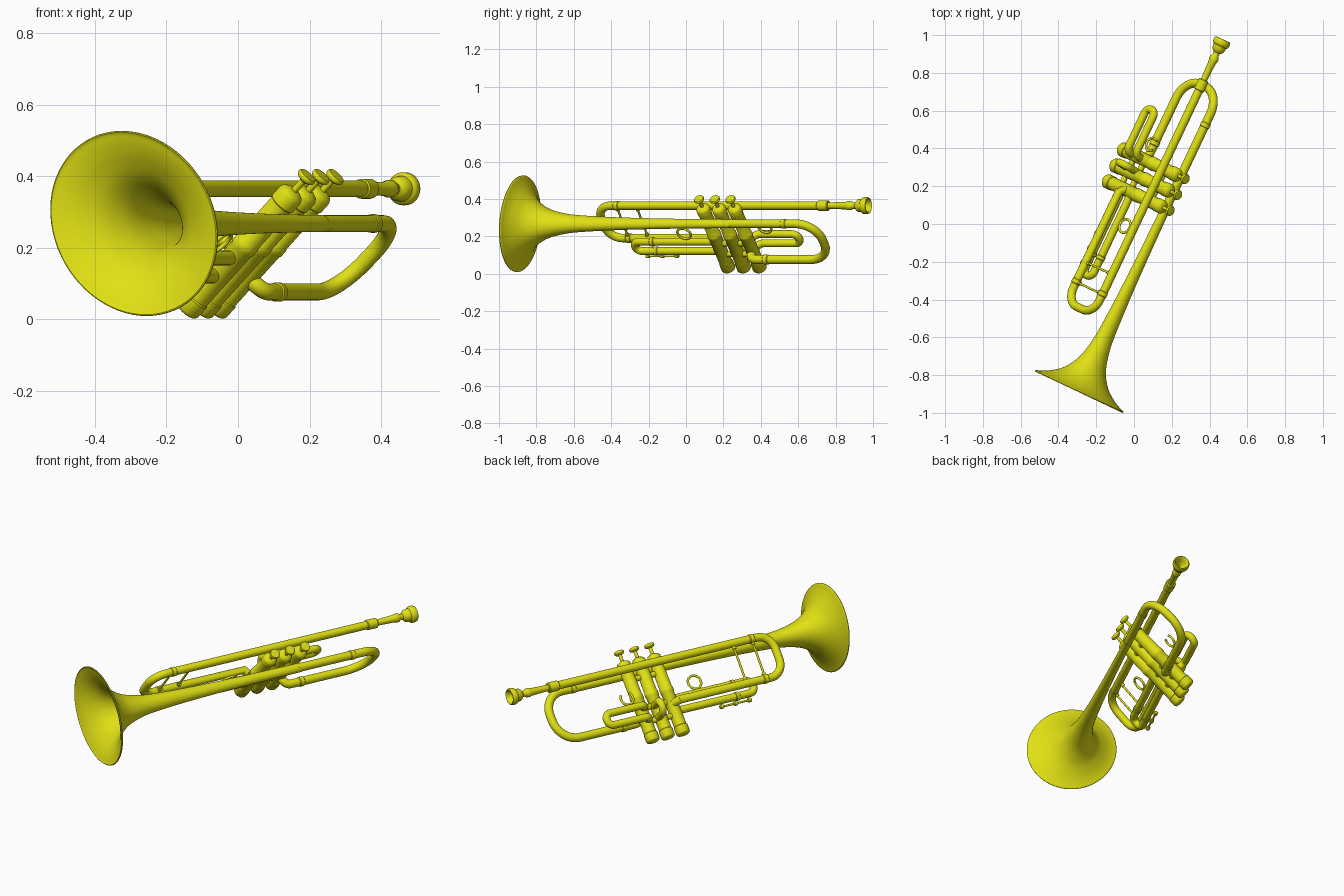
import bpy, bmesh, math
from mathutils import Vector, Matrix

if "Cube" in bpy.data.objects:
    bpy.data.objects.remove(bpy.data.objects["Cube"])

# Local frame: X = sideways, Y = along the horn toward the mouthpiece, Z = valve direction (up)
ANG = math.radians(25.3)
U = Vector((math.cos(ANG), -math.sin(ANG), 0))
A = Vector((math.sin(ANG), math.cos(ANG), 0))
K = Vector((0, 0, 1))
M = Matrix(((U - K) / math.sqrt(2), A, (U + K) / math.sqrt(2))).transposed().to_4x4()

brass = bpy.data.materials.new("yellow_brass")
brass.diffuse_color = (0.75, 0.75, 0.007, 1)
brass.use_nodes = True
brass.node_tree.nodes["Principled BSDF"].inputs["Base Color"].default_value = brass.diffuse_color


def finish(ob, angle=40):
    ob.data.materials.clear()
    ob.data.materials.append(brass)
    ob.matrix_world = M
    bpy.ops.object.select_all(action='DESELECT')
    ob.select_set(True)
    bpy.context.view_layer.objects.active = ob
    bpy.ops.object.shade_smooth_by_angle(angle=math.radians(angle))
    return ob


def lathe(name, prof, origin, axis='Y', n=32, scale=(1, 1)):
    """Spin a (height, radius) profile around a local axis; ends are capped."""
    bm = bmesh.new()
    rings = []
    for h, r in prof:
        ring = []
        for i in range(n):
            a = 2 * math.pi * i / n
            c, s = r * math.cos(a) * scale[0], r * math.sin(a) * scale[1]
            p = {'X': (h, c, s), 'Y': (c, h, s), 'Z': (c, s, h)}[axis]
            ring.append(bm.verts.new(Vector(p) + Vector(origin)))
        rings.append(ring)
    for a, b in zip(rings, rings[1:]):
        for i in range(n):
            bm.faces.new((a[i], a[(i + 1) % n], b[(i + 1) % n], b[i]))
    bm.faces.new(rings[0])
    bm.faces.new(rings[-1])
    bmesh.ops.recalc_face_normals(bm, faces=bm.faces)
    me = bpy.data.meshes.new(name)
    bm.to_mesh(me)
    bm.free()
    ob = bpy.data.objects.new(name, me)
    bpy.context.collection.objects.link(ob)
    return finish(ob)


def smooth(pts, k=5):
    """Catmull-Rom through profile points."""
    p = [Vector(q) for q in pts]
    p = [2 * p[0] - p[1]] + p + [2 * p[-1] - p[-2]]
    out = []
    for a, b, c, d in zip(p, p[1:], p[2:], p[3:]):
        for j in range(k):
            t = j / k
            out.append(0.5 * (2 * b + (c - a) * t + (2 * a - 5 * b + 4 * c - d) * t * t
                              + (3 * b - a - 3 * c + d) * t ** 3))
    return [tuple(q) for q in out + [p[-2]]]


def fillet(pts, rad, k=10):
    """Round the corners of a polyline with arcs of the given radius."""
    p = [Vector(q) for q in pts]
    out = [p[0]]
    for a, b, c in zip(p, p[1:], p[2:]):
        d1, d2 = (a - b).normalized(), (c - b).normalized()
        half = d1.angle(d2) / 2
        cen = b + (d1 + d2).normalized() * rad / math.sin(half)
        s, e = b + d1 * rad / math.tan(half), b + d2 * rad / math.tan(half)
        sweep = math.pi - 2 * half
        for j in range(k + 1):
            t = j / k
            out.append(cen + ((s - cen) * math.sin((1 - t) * sweep)
                              + (e - cen) * math.sin(t * sweep)) / math.sin(sweep))
    return out + [p[-1]]


def tube(name, pts, r, rad=0, cyclic=False):
    path = fillet(pts, rad) if rad else pts
    cu = bpy.data.curves.new(name, 'CURVE')
    cu.dimensions = '3D'
    cu.bevel_depth, cu.bevel_resolution, cu.use_fill_caps = r, 6, True
    sp = cu.splines.new('POLY')
    sp.points.add(len(path) - 1)
    for q, p in zip(sp.points, path):
        q.co = (*p, 1)
    sp.use_cyclic_u = cyclic
    ob = bpy.data.objects.new(name, cu)
    bpy.context.collection.objects.link(ob)
    bpy.ops.object.select_all(action='DESELECT')
    ob.select_set(True)
    bpy.context.view_layer.objects.active = ob
    bpy.ops.object.convert(target='MESH')
    return finish(bpy.context.view_layer.objects.active)


def sleeve(name, x, z, y0, y1, r):
    b = 0.004
    lathe(name, [(y0, r - b), (y0 + b, r), (y1 - b, r), (y1, r - b)], (x, 0, z))


VX, BX, LX, SX = -0.18, -0.107, -0.252, -0.257   # valve, bell, leadpipe, first slide sideways
TOP = 0.264                                      # height of leadpipe
BZ = 0.272                                       # height of bell

# Bell: outer flare, rim, then the hollow inside
outer = smooth([(0.32, .0235), (0.1, .025), (-.16, .029), (-.40, .036), (-.60, .047), (-.69, .060),
                (-.76, .079), (-.81, .104), (-.855, .140), (-.89, .187), (-.91, .225), (-.921, .255)])
rim = [(-.925, .258), (-.929, .257), (-.930, .254)]
inner = [(h - .006, max(r - .005, .01)) for h, r in reversed(outer) if h < -.25]
lathe("bell", outer + rim + inner, (BX, 0, BZ), n=72, scale=(1.075, .925))

# Bell bow back to the first valve
tube("bell_bow", [(BX, .3, BZ), (BX, .82, BZ), (-.113, .82, -.005), (-.113, .335, -.005),
                  (VX, .335, -.005)], .0235, .058)
bow = bpy.data.objects["bell_bow"]
bpy.data.objects.remove(bow)
tube("bell_bow", fillet([(BX, .3, BZ), (BX, .82, BZ), (-.113, .82, -.005), (-.113, .45, -.005)], .12)
     + fillet([(-.113, .44, -.005), (-.113, .335, -.005), (VX, .335, -.005)], .04), .0235)
sleeve("bow_ferrule_upper", BX, BZ, .62, .65, .026)
sleeve("bow_ferrule_lower", -.113, -.005, .42, .45, .027)

# Leadpipe and main tuning slide
LZ = 0.032
tube("leadpipe", fillet([(LX, .80, TOP), (LX, -.525, TOP), (-.238, -.525, LZ), (-.238, .12, LZ)], .085)
     + [Vector((-.2, .145, LZ))], .0225)
sleeve("leadpipe_ferrule", LX, TOP, -.42, -.39, .0255)
sleeve("lower_ferrule", -.238, LZ, -.42, -.39, .0255)
sleeve("receiver", LX, TOP, .785, .848, .028)
for i, y in enumerate((-.408, -.291)):
    tube(f"slide_brace_{i+1}", [(LX, y, TOP), (-.238, y, LZ)], .006)
    for z, x in ((TOP - .034, LX), (LZ + .018, -.238)):
        lathe(f"brace_foot_{i+1}", [(z, .011), (z + .016, .011)], (x, y, 0), 'Z', 16)

# Mouthpiece with hollow cup
lathe("mouthpiece", [(.84, .0165), (.95, .0205), (.962, .0245), (.98, .0245), (.992, .017), (1.006, .017),
                     (1.014, .026), (1.024, .034), (1.046, .036), (1.052, .043), (1.058, .046),
                     (1.076, .046), (1.083, .043), (1.085, .039), (1.081, .034), (1.062, .028),
                     (1.04, .016), (1.025, .006), (.99, .005)], (LX, 0, TOP), n=40)

# Valves: casing with caps, stem, and button
for i, y in enumerate((.145, .238, .331)):
    lathe(f"valve_casing_{i+1}",
          [(-.146, .028), (-.143, .034), (-.136, .0385), (-.098, .0385), (-.094, .035), (.10, .035),
           (.103, .0375), (.125, .0375), (.128, .035), (.275, .035), (.278, .038), (.312, .038),
           (.322, .033), (.330, .018)], (VX, y, 0), 'Z')
    lathe(f"valve_stem_{i+1}", [(.325, .0095), (.372, .0095)], (VX, y, 0), 'Z', 16)
    lathe(f"valve_button_{i+1}", [(.368, .012), (.374, .024), (.379, .028), (.385, .028), (.390, .025),
                                  (.391, .012)], (VX, y, 0), 'Z', 28)
# Bridges between neighbouring valves
for i, z in enumerate((-.03, .05, .22)):
    tube(f"valve_bridge_{i+1}", [(VX, .145, z), (VX, .331, z)], .016)

# Third valve slide, toward the bell
tube("third_slide", [(VX, .14, .063), (VX, -.352, .063), (VX, -.352, -.008), (VX, .14, -.008)], .021, .033)
for z, n in ((.063, "upper"), (-.008, "lower")):
    sleeve(f"third_slide_ferrule_{n}", VX, z, -.25, -.225, .0245)

# First valve slide, toward the mouthpiece
first = fillet([(VX, .331, .043), (SX, .331, .043), (SX, .45, .043)], .035)
last = fillet([(SX, .45, -.026), (SX, .331, -.026), (VX, .331, -.026)], .035)
tube("first_slide", first + fillet([(SX, .46, .043), (SX, .587, .043), (SX, .587, -.026),
                                    (SX, .46, -.026)], .033) + last, .021)

# Second valve slide, sticking out sideways
tube("second_slide", [(VX, .255, .043), (-.29, .262, .043), (-.29, .262, -.026), (VX, .255, -.026)],
     .020, .033)

# Finger ring on the third slide, thumb hook on the first
def arc(cx, cy, cz, r, a0, a1, n):
    return [(cx, cy + r * math.cos(math.radians(a0 + (a1 - a0) * j / n)),
             cz + r * math.sin(math.radians(a0 + (a1 - a0) * j / n))) for j in range(n + 1)]

tube("finger_ring", arc(VX, -.03, .124, .038, 0, 352.5, 47), .0065, cyclic=True)
tube("thumb_hook", arc(-.243, .42, .105, .036, 130, 400, 30), .0065)

# Small rod with knobs below the third slide
tube("stop_rod", [(VX, -.31, -.045), (VX, -.12, -.045)], .0055)
for i, y in enumerate((-.30, -.215, -.13)):
    lathe(f"stop_knob_{i+1}", [(y - .012, .008), (y - .008, .012), (y + .008, .012), (y + .012, .008)],
          (VX, 0, -.045), n=16)
    lathe(f"stop_post_{i+1}", [(-.045, .006), (-.02, .006)], (VX, y, 0), 'Z', 12)
